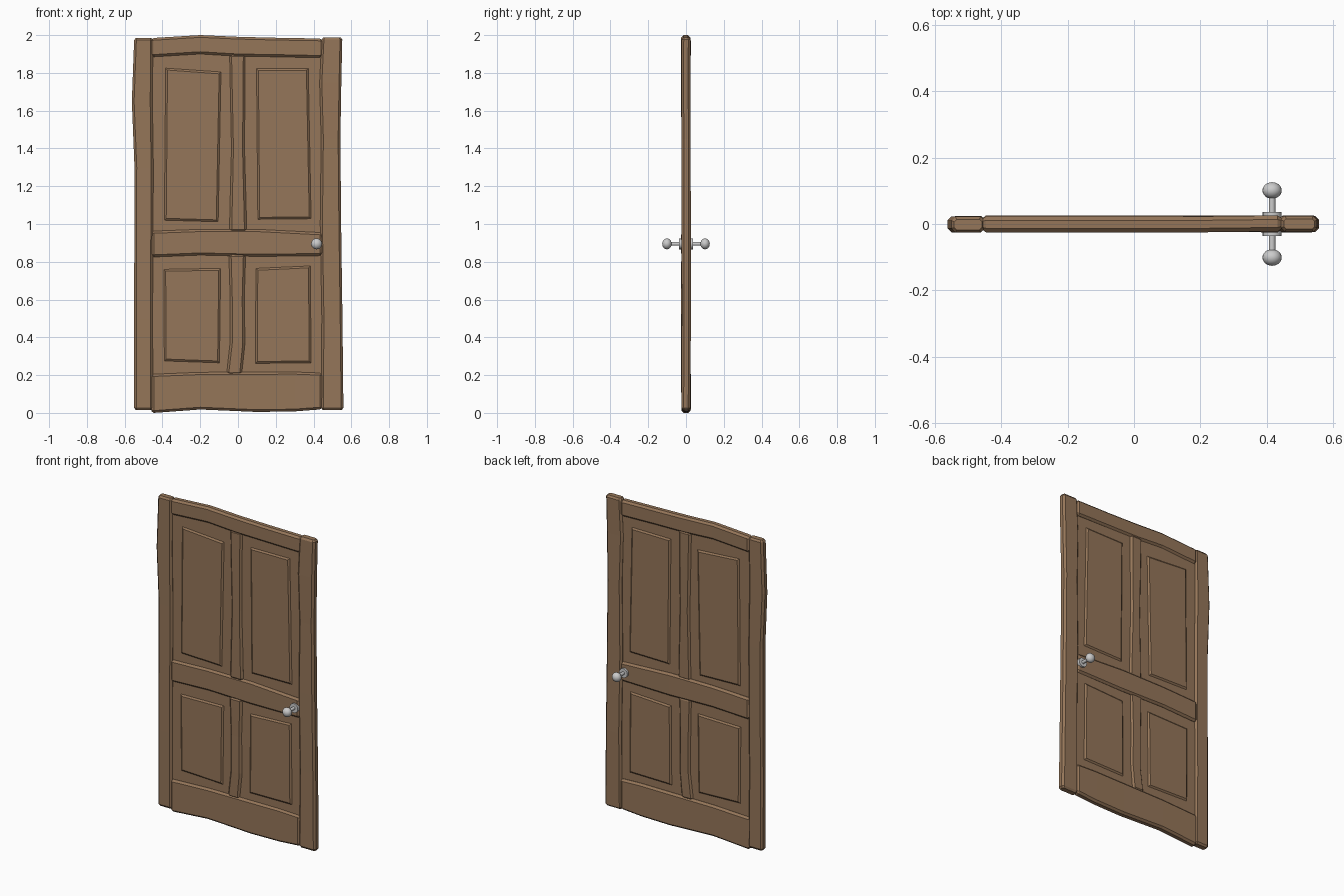
import bpy, bmesh, math, random
from mathutils import Matrix

if "Cube" in bpy.data.objects:
    bpy.data.objects.remove(bpy.data.objects["Cube"])

random.seed(4)
wood = bpy.data.materials.new("wood")
wood.diffuse_color = (0.30, 0.18, 0.10, 1)
wood.use_nodes = True
wood.node_tree.nodes["Principled BSDF"].inputs["Base Color"].default_value = wood.diffuse_color


def finish(bm, name, mat=None):
    bmesh.ops.recalc_face_normals(bm, faces=bm.faces)
    mesh = bpy.data.meshes.new(name)
    bm.to_mesh(mesh)
    bm.free()
    ob = bpy.data.objects.new(name, mesh)
    bpy.context.collection.objects.link(ob)
    if mat:
        mesh.materials.append(mat)
    return ob


def skin(bm, rings):
    """Bridge consecutive closed rings of points and cap both ends."""
    vs = [[bm.verts.new(p) for p in r] for r in rings]
    n = len(vs[0])
    for a, b in zip(vs, vs[1:]):
        for i in range(n):
            j = (i + 1) % n
            bm.faces.new((a[i], a[j], b[j], b[i]))
    bm.faces.new(vs[0])
    bm.faces.new(vs[-1])


def plank(name, axis, stations, half=0.024, c=0.012):
    """Hand-cut chamfered board; stations are (position along, low edge, high edge)."""
    rings = []

    def ring(t, lo, hi, h, ch, dy):
        pts = [(lo, ch - h), (lo + ch, -h), (hi - ch, -h), (hi, ch - h),
               (hi, h - ch), (hi - ch, h), (lo + ch, h), (lo, h - ch)]
        rings.append([(t, y + dy, w) if axis == 'x' else (w, y + dy, t) for w, y in pts])

    last = len(stations) - 1
    for i, (t, lo, hi) in enumerate(stations):
        dy = random.uniform(-0.002, 0.002)
        if i == 0:
            ring(t, lo + c * .7, hi - c * .7, half - c * .7, c * .6, dy)
            ring(t + c, lo, hi, half, c, dy)
        elif i == last:
            ring(t - c, lo, hi, half, c, dy)
            ring(t, lo + c * .7, hi - c * .7, half - c * .7, c * .6, dy)
        else:
            ring(t, lo, hi, half, c, dy)
    bm = bmesh.new()
    skin(bm, rings)
    return finish(bm, name, wood)


# Frame boards
plank("left_stile", 'z', [(0.015, -0.55, -0.45), (0.5, -0.55, -0.452), (1.3, -0.548, -0.448),
                          (1.65, -0.562, -0.453), (1.985, -0.55, -0.45)])
plank("right_stile", 'z', [(0.015, 0.44, 0.558), (0.5, 0.443, 0.553), (1.0, 0.435, 0.546),
                           (1.45, 0.44, 0.542), (1.75, 0.432, 0.547), (1.988, 0.443, 0.552)])
plank("top_rail", 'x', [(-0.458, 1.885, 1.985), (-0.2, 1.90, 2.0), (0.0, 1.888, 1.991),
                        (0.2, 1.885, 1.986), (0.445, 1.88, 1.982)])
plank("middle_rail", 'x', [(-0.458, 0.825, 0.963), (-0.2, 0.835, 0.972), (0.1, 0.828, 0.972),
                           (0.445, 0.832, 0.955)])
plank("bottom_rail", 'x', [(-0.458, 0.0, 0.205), (-0.2, 0.018, 0.215), (0.1, 0.005, 0.216),
                           (0.3, 0.008, 0.217), (0.445, 0.018, 0.212)])
plank("upper_mullion", 'z', [(0.96, -0.045, 0.046), (1.4, -0.036, 0.036), (1.9, -0.046, 0.04)], 0.022)
plank("lower_mullion", 'z', [(0.205, -0.06, 0.022), (0.37, -0.042, 0.037), (0.6, -0.042, 0.034),
                             (0.84, -0.048, 0.04)], 0.022)

# Recessed panels, each with a raised field on both faces
panels = {
    "upper_left": ((-0.46, -0.03, 0.95, 1.91), [(-0.39, 1.02), (-0.105, 1.012), (-0.09, 1.805), (-0.383, 1.825)]),
    "upper_right": ((0.02, 0.45, 0.95, 1.91), [(0.045, 1.02), (0.387, 1.028), (0.372, 1.824), (0.098, 1.822)]),
    "lower_left": ((-0.46, -0.03, 0.20, 0.85), [(-0.39, 0.275), (-0.098, 0.265), (-0.092, 0.765), (-0.393, 0.76)]),
    "lower_right": ((0.01, 0.45, 0.20, 0.85), [(0.092, 0.262), (0.387, 0.265), (0.383, 0.778), (0.095, 0.765)]),
}
panels["upper_right"][1][0] = (0.105, 1.025)
for name, ((x0, x1, z0, z1), field) in panels.items():
    base = [(x0, z0), (x1, z0), (x1, z1), (x0, z1)]
    cx = sum(p[0] for p in field) / 4
    cz = sum(p[1] for p in field) / 4
    top = [(x - math.copysign(0.01, x - cx), z - math.copysign(0.01, z - cz)) for x, z in field]
    layers = [(top, -0.019), (field, -0.011), (base, -0.011),
              (base, 0.011), (field, 0.011), (top, 0.019)]
    bm = bmesh.new()
    skin(bm, [[(x, y, z) for x, z in pts] for pts, y in layers])
    finish(bm, name + "_panel", wood)

# Door knobs: rose plate, neck and ball on each face
KX, KZ = 0.416, 0.895
for side, s in (("front", -1), ("back", 1)):
    for part, r, a, b in (("rose", 0.029, 0.015, 0.036), ("neck", 0.010, 0.03, 0.085)):
        bm = bmesh.new()
        bmesh.ops.create_cone(bm, cap_ends=True, segments=16, radius1=r, radius2=r, depth=b - a,
                              matrix=Matrix.Translation((KX, s * (a + b) / 2, KZ)) @ Matrix.Rotation(math.pi / 2, 4, 'X'))
        ob = finish(bm, f"{side}_knob_{part}")
        ob.data.shade_smooth()
        ob.data.set_sharp_from_angle(angle=math.radians(40))
    bm = bmesh.new()
    bmesh.ops.create_uvsphere(bm, u_segments=20, v_segments=12, radius=0.029,
                              matrix=Matrix.Translation((KX, s * 0.101, KZ)) @ Matrix.Diagonal((1, 0.86, 1, 1))
                              @ Matrix.Rotation(math.pi / 2, 4, 'X'))
    ob = finish(bm, f"{side}_knob_ball")
    ob.data.shade_smooth()
